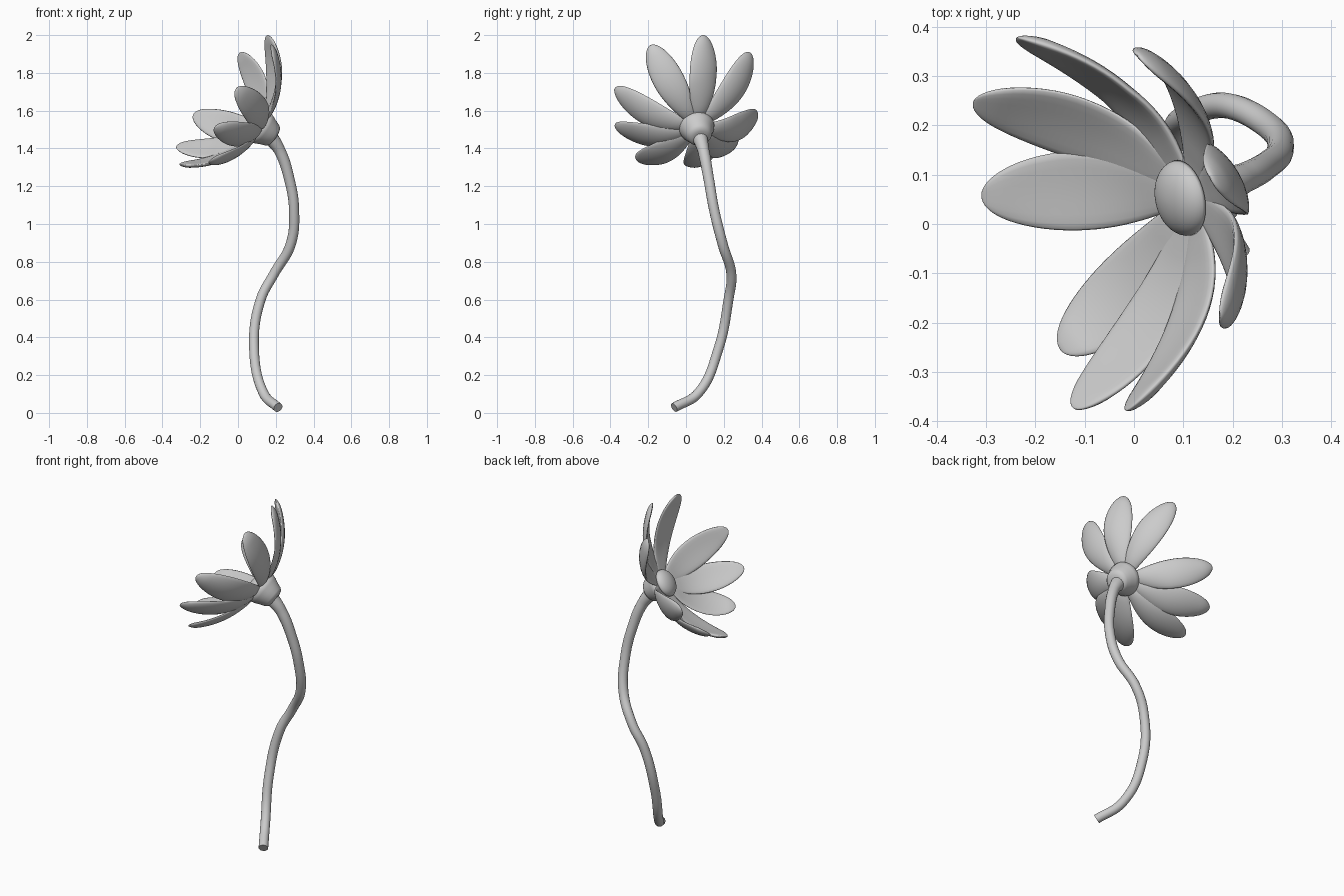
import bpy, bmesh, math
from mathutils import Vector, Matrix

if "Cube" in bpy.data.objects:
    bpy.data.objects.remove(bpy.data.objects["Cube"])

# Flower head frame: centre of the rim and facing axis
O = Vector((0.10, 0.053, 1.525))
N = Vector((-0.81, -0.19, 0.555)).normalized()
FRAME = Matrix.Translation(O) @ N.to_track_quat('Z', 'Y').to_matrix().to_4x4()


def make_object(name, bm):
    bmesh.ops.recalc_face_normals(bm, faces=bm.faces[:])
    me = bpy.data.meshes.new(name)
    bm.to_mesh(me)
    bm.free()
    me.shade_smooth()
    ob = bpy.data.objects.new(name, me)
    bpy.context.collection.objects.link(ob)
    return ob


def skin(bm, rings):
    """Join closed rings of points into a capped tube."""
    vs = [[bm.verts.new(p) for p in ring] for ring in rings]
    k = len(vs[0])
    for a, b in zip(vs, vs[1:]):
        for i in range(k):
            bm.faces.new((a[i], a[(i + 1) % k], b[(i + 1) % k], b[i]))
    bm.faces.new(vs[0])
    bm.faces.new(vs[-1])


def revolve(name, profile, seg=40):
    bm = bmesh.new()
    skin(bm, [[FRAME @ Vector((r * math.cos(2 * math.pi * i / seg),
                               r * math.sin(2 * math.pi * i / seg), h))
               for i in range(seg)] for r, h in profile])
    return make_object(name, bm)


def petal(name, tip, twist):
    """Cupped, lens-section petal curving from the rim to its tip."""
    rel = tip - O
    h_tip = rel.dot(N)
    out = rel - N * h_tip
    r_tip = out.length
    out.normalize()
    side0 = N.cross(out)
    p0, p1, p2 = (0.045, -0.015), (r_tip * 0.66, 0.0), (r_tip, h_tip)
    steps, k, rings = 28, 20, []
    for s in range(steps + 1):
        t = 0.5 - 0.5 * math.cos(math.pi * (0.06 + 0.935 * s / steps))
        r, h = ((1 - t) ** 2 * a + 2 * t * (1 - t) * b + t * t * c
                for a, b, c in zip(p0, p1, p2))
        dr, dh = (2 * (1 - t) * (b - a) + 2 * t * (c - b)
                  for a, b, c in zip(p0, p1, p2))
        up0 = (N * dr - out * dh).normalized()
        a = twist * min(1, t * 2)
        side = side0 * math.cos(a) + up0 * math.sin(a)
        up = up0 * math.cos(a) - side0 * math.sin(a)
        c = O + out * r + N * h
        # half width: narrow base, widest past the middle, round tip
        w = 0.082 * (0.36 + 0.64 * math.sin(min(t / 0.58, 1) * math.pi / 2))
        if t > 0.58:
            w *= math.sqrt(max(0, 1 - ((t - 0.58) / 0.42) ** 2))
        th = 0.014 * min(1, w / 0.05)
        ring = []
        for i in range(k):
            a = 2 * math.pi * i / k
            x = math.cos(a)
            ring.append(c + side * (w * x)
                        + up * (th * math.sin(a) + 0.14 * w * (x * x - 0.3)))
        rings.append(ring)
    bm = bmesh.new()
    skin(bm, rings)
    return make_object(name, bm)


# Stem: smooth tapered tube through measured points
path = [(0.212, -0.063, 0.028), (0.135, 0.065, 0.105), (0.085, 0.172, 0.34),
        (0.12, 0.225, 0.6), (0.19, 0.24, 0.735), (0.278, 0.195, 0.89),
        (0.297, 0.15, 1.07), (0.271, 0.12, 1.24), (0.22, 0.092, 1.39),
        (0.165, 0.070, 1.47)]
radii = [0.026, 0.026, 0.026, 0.026, 0.026, 0.027, 0.027, 0.028, 0.031, 0.042]
cu = bpy.data.curves.new("stem", 'CURVE')
cu.dimensions = '3D'
cu.bevel_depth = 1.0
cu.bevel_resolution = 6
cu.use_fill_caps = True
sp = cu.splines.new('BEZIER')
sp.resolution_u = 10
sp.use_smooth = True
sp.bezier_points.add(len(path) - 1)
for bp, p, r in zip(sp.bezier_points, path, radii):
    bp.co = p
    bp.radius = r
    bp.handle_left_type = bp.handle_right_type = 'AUTO'
bpy.context.collection.objects.link(bpy.data.objects.new("stem", cu))

# Calyx cup behind the petals
revolve("calyx", [(0.035, -0.118), (0.055, -0.112), (0.066, -0.098),
                  (0.076, -0.07), (0.088, -0.045), (0.094, -0.025),
                  (0.088, -0.01), (0.07, -0.004)])

# Domed centre disc
revolve("flower_centre", [(0.078 * math.cos(a), 0.045 * math.sin(a))
                          for a in [math.pi / 2 * i / 10 for i in range(10)]]
        + [(0.003, 0.045)])

# Nine petals: tip position and twist about the length
tips = [(0.155, 0.095, 2.0, 0.25), (0.175, -0.188, 1.947, 0.1),
        (0.007, 0.343, 1.905, 0), (-0.012, -0.378, 1.715, 0),
        (-0.122, -0.375, 1.515, 0), (-0.237, 0.378, 1.58, -0.3),
        (-0.15, -0.255, 1.335, 0), (-0.31, 0.055, 1.315, 0),
        (-0.327, 0.247, 1.41, -0.1)]
for i, (x, y, z, tw) in enumerate(tips):
    petal(f"petal_{i + 1}", Vector((x, y, z)), tw)
